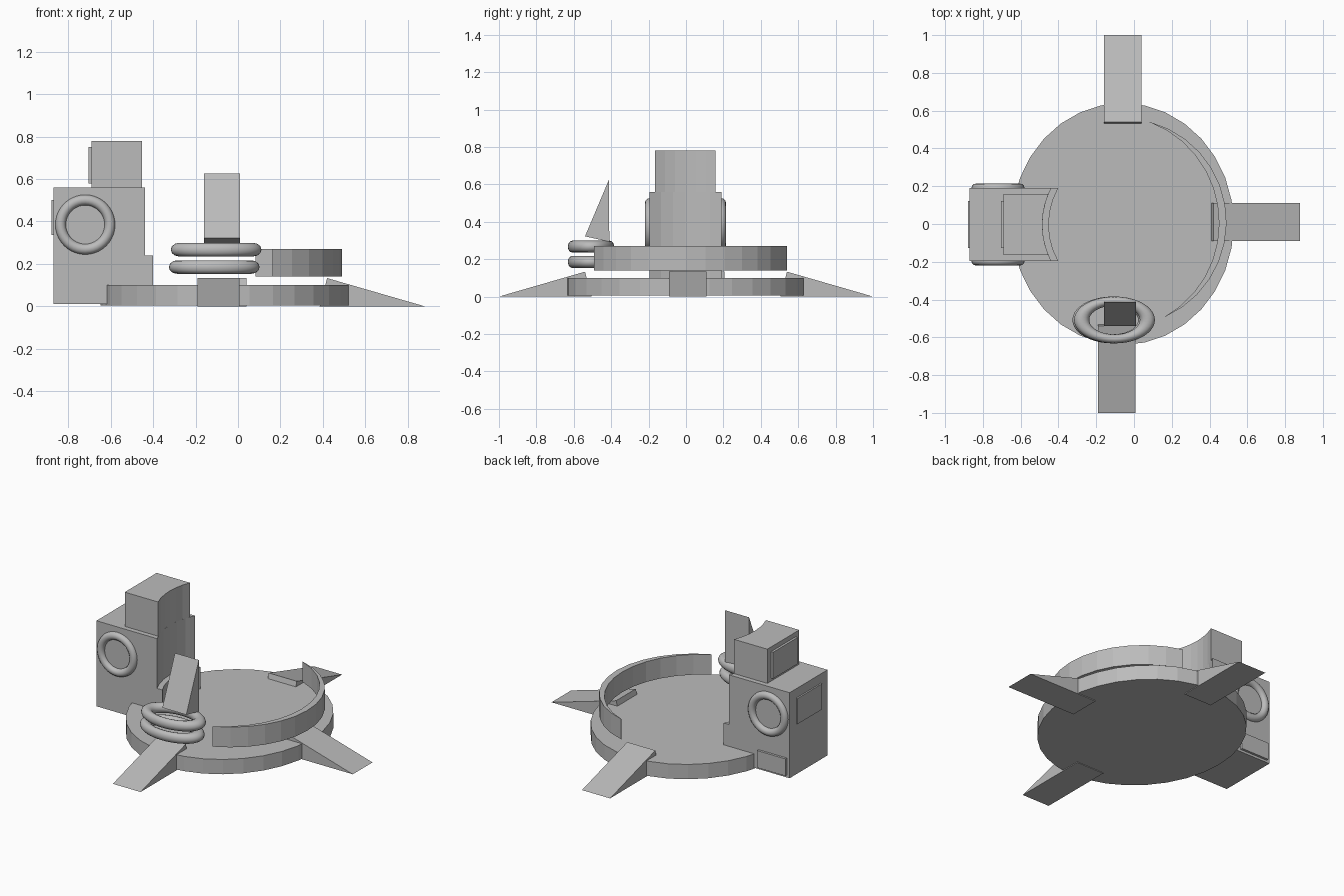
import bpy, bmesh, math
from mathutils import Matrix, Vector

if "Cube" in bpy.data.objects:
    bpy.data.objects.remove(bpy.data.objects["Cube"])

grey = bpy.data.materials.new("plain grey")
grey.diffuse_color = (0.5, 0.5, 0.5, 1)
grey.use_nodes = True
grey.node_tree.nodes["Principled BSDF"].inputs["Base Color"].default_value = grey.diffuse_color


def finish(name, bm):
    bmesh.ops.recalc_face_normals(bm, faces=bm.faces)
    mesh = bpy.data.meshes.new(name)
    bm.to_mesh(mesh)
    bm.free()
    mesh.materials.append(grey)
    ob = bpy.data.objects.new(name, mesh)
    bpy.context.collection.objects.link(ob)
    return ob


def prism(name, points, offset):
    """Closed outline of 3D points, extruded by an offset vector."""
    bm = bmesh.new()
    face = bm.faces.new([bm.verts.new(p) for p in points])
    ext = bmesh.ops.extrude_face_region(bm, geom=[face], use_keep_orig=True)
    verts = [g for g in ext["geom"] if isinstance(g, bmesh.types.BMVert)]
    bmesh.ops.translate(bm, verts=verts, vec=Vector(offset))
    return finish(name, bm)


def box(name, x0, x1, y0, y1, z0, z1):
    return prism(name, [(x0, y0, z0), (x1, y0, z0), (x1, y1, z0), (x0, y1, z0)],
                 (0, 0, z1 - z0))


def ring(name, centre, radii, tubes, axis="Z", major=40, minor=12):
    """Elliptical ring: radii in its plane, tubes = (wide, wide, thick)."""
    bm = bmesh.new()
    rows = []
    for i in range(major):
        a = math.tau * i / major
        row = []
        for j in range(minor):
            b = math.tau * j / minor
            u = (radii[0] + tubes[0] * math.cos(b)) * math.cos(a)
            v = (radii[1] + tubes[1] * math.cos(b)) * math.sin(a)
            w = tubes[2] * math.sin(b)
            p = (u, v, w) if axis == "Z" else (u, w, v)
            row.append(bm.verts.new(Vector(centre) + Vector(p)))
        rows.append(row)
    for i in range(major):
        for j in range(minor):
            k, n = (i + 1) % major, (j + 1) % minor
            bm.faces.new((rows[i][j], rows[k][j], rows[k][n], rows[i][n])).smooth = True
    return finish(name, bm)


CX = -0.06  # centre of the round platform

# Round platform
bm = bmesh.new()
bmesh.ops.create_cone(bm, cap_ends=True, segments=32, radius1=1, radius2=1, depth=0.095,
                      matrix=Matrix.Translation((CX, 0, 0.0525)) @ Matrix.Diagonal((0.588, 0.64, 1, 1)))
finish("platform", bm)

# Three wedge ramps: outer tip on the ground, raised inner end
wedge = [(1.0, 0.0), (0.54, 0.133), (0.505, 0.0)]
prism("back_ramp", [(-0.16, r, z) for r, z in wedge], (0.2, 0, 0))
prism("front_ramp", [(-0.19, -r, z) for r, z in wedge], (0.197, 0, 0))
prism("right_ramp", [(r - 0.12, -0.09, z) for r, z in wedge], (0, 0.2, 0))

# Upright fin above the stacked rings
prism("upright_fin", [(-0.16, -0.412, 0.625), (-0.16, -0.54, 0.322), (-0.16, -0.41, 0.293)],
      (0.17, 0, 0))
for i, (x, z) in enumerate([(-0.112, 0.185), (-0.103, 0.267)]):
    ring(f"stacked_ring_{i + 1}", (x, -0.508, z), (0.174, 0.1), (0.04, 0.024, 0.032))

# Floating crescent wall, thickest at the middle and thin at both ends
outer, inner = [], []
steps = 13
for i in range(steps + 1):
    t = i / steps
    a = math.radians(-66 + 141 * t)
    r = 0.55 - 0.002 - 0.038 * math.sin(math.pi * t)
    outer.append((CX + 0.55 * math.cos(a), 0.01 + 0.55 * math.sin(a), 0.14))
    inner.append((CX + r * math.cos(a), 0.01 + r * math.sin(a), 0.14))
prism("crescent_wall", outer + inner[::-1], (0, 0, 0.13))


# Tower blocks with a hollowed inner side following the platform centre
def hollow_block(name, x_back, half, radius, z0, z1):
    a = math.asin(half / radius)
    arc = [(CX - radius * math.cos(a * k / 3), -0.003 + radius * math.sin(a * k / 3), z0)
           for k in range(-3, 4)]
    prism(name, [(x_back, -0.003 + half, z0), (x_back, -0.003 - half, z0)] + arc,
          (0, 0, z1 - z0))


hollow_block("tower_foot", -0.87, 0.193, 0.392, 0.01, 0.24)
hollow_block("tower_body", -0.87, 0.193, 0.425, 0.24, 0.56)
hollow_block("tower_head", -0.69, 0.162, 0.425, 0.56, 0.78)

# Rings on both sides of the tower
for side, name in ((-1, "front_side_ring"), (1, "back_side_ring")):
    ring(name, (-0.72, -0.003 + side * 0.192, 0.385), (0.116, 0.116), (0.025, 0.025, 0.025), axis="Y")

# Raised panels
box("body_panel", -0.88, -0.865, -0.127, 0.122, 0.335, 0.5)
box("head_panel", -0.705, -0.685, -0.127, 0.122, 0.58, 0.75)
box("lower_side_panel", -0.85, -0.65, 0.18, 0.205, 0.025, 0.135)
